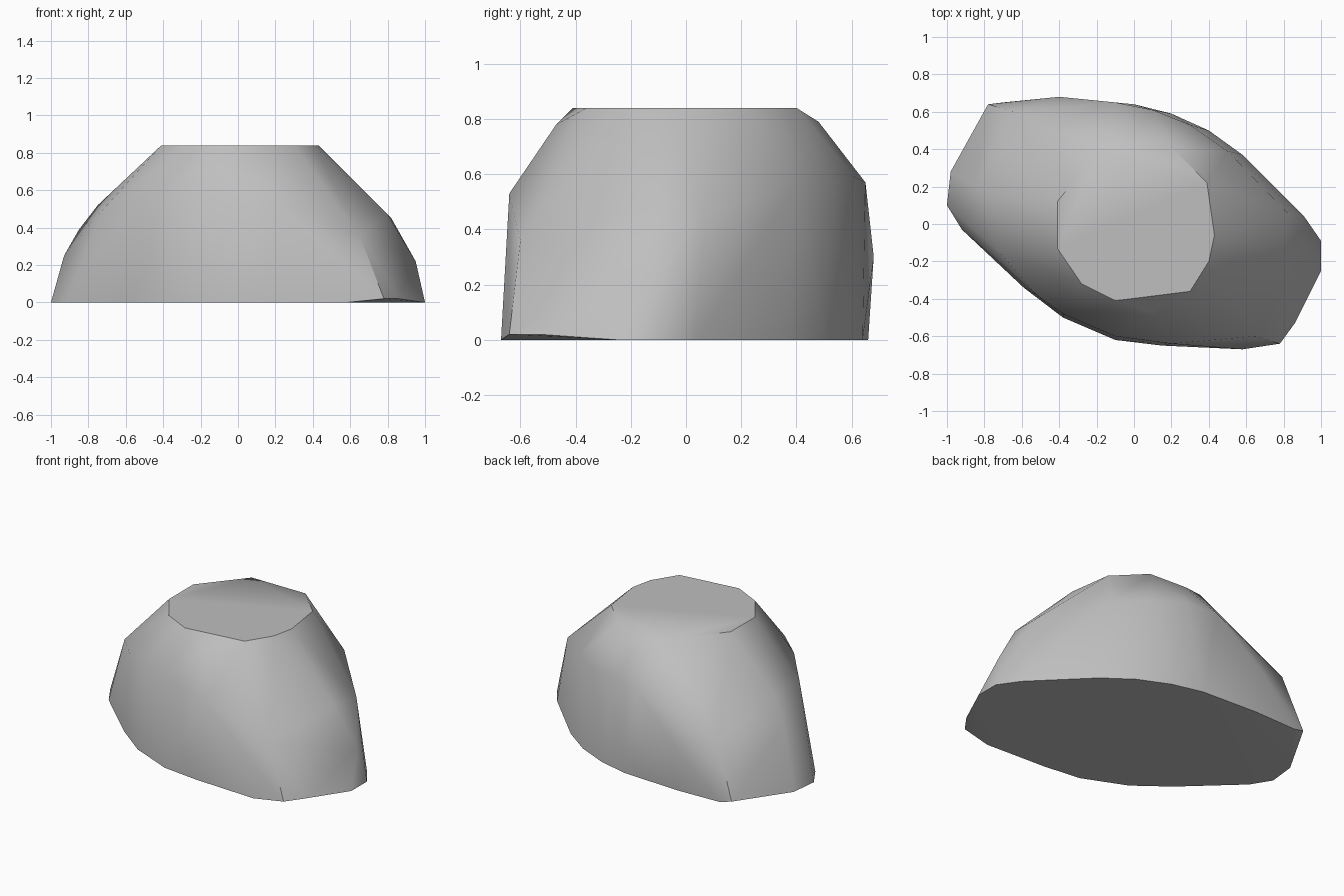
import bpy
import bmesh
import math

# Remove the default cube if the scene has one
default_cube = bpy.data.objects.get("Cube")
if default_cube:
    bpy.data.objects.remove(default_cube, do_unlink=True)

CROWN_HEIGHT = 0.84


def make_material(name, colour):
    material = bpy.data.materials.new(name)
    material.use_nodes = True
    material.diffuse_color = colour
    shader = next(node for node in material.node_tree.nodes
                  if node.type == "BSDF_PRINCIPLED")
    shader.inputs["Base Color"].default_value = colour
    shader.inputs["Roughness"].default_value = 0.9
    return material


def at_height(outline, height):
    return [(x, y, height) for x, y in outline]


def build_boulder(name, points, material):
    """Wrap a faceted stone skin around the given corner points."""
    shape = bmesh.new()
    for point in points:
        shape.verts.new(point)
    hull = bmesh.ops.convex_hull(shape, input=shape.verts[:])
    unused = {item for item in hull["geom_interior"] + hull["geom_unused"]
              if isinstance(item, bmesh.types.BMVert)}
    bmesh.ops.delete(shape, geom=list(unused), context="VERTS")
    # Merge the coplanar triangles of the crown and the underside
    bmesh.ops.dissolve_limit(shape, angle_limit=math.radians(1),
                             verts=shape.verts[:], edges=shape.edges[:])
    bmesh.ops.recalc_face_normals(shape, faces=shape.faces[:])
    mesh = bpy.data.meshes.new(name)
    shape.to_mesh(mesh)
    shape.free()
    mesh.materials.append(material)
    boulder = bpy.data.objects.new(name, mesh)
    bpy.context.collection.objects.link(boulder)
    return boulder


# Footprint on the ground, anticlockwise from the right-hand tip
footprint = [
    (1, -.25), (1, -.09), (.91, .04), (.58, .37), (.4, .5), (.2, .59),
    (0, .64), (-.4, .66), (-.7, .65), (-.98, .28), (-1, .1),
    (-.92, -.03), (-.59, -.34), (-.38, -.5), (-.1, -.62), (.15, -.65),
    (.58, -.67),
]

# Two corners of the base that lift slightly off the ground
lifted_corners = [(.78, -.64, .02), (.86, -.53, .02), (-.78, .64, .02)]

# Ridge along the top of the steep front and back walls
front_ridge = [
    (-.72, -.15, .5), (-.52, -.38, .54), (-.38, -.48, .58),
    (-.1, -.6, .58), (.2, -.64, .53), (.65, -.6, .36),
]
back_ridge = [
    (.82, .06, .45), (.5, .39, .55), (.3, .53, .56), (.1, .61, .59),
    (-.1, .65, .57), (-.4, .68, .3), (-.65, .6, .36),
]

# Rounded swell of the two sloping ends
end_swell = [
    (.95, -.12, .22), (.8, -.15, .47), (-.93, .15, .25),
    (-.85, .2, .39), (-.75, .15, .52),
]

# Flat crown and the small chips just below its rim
crown = [
    (-.41, .12), (-.18, .4), (.21, .4), (.39, .22), (.43, -.06),
    (.4, -.2), (.3, -.36), (-.1, -.41), (-.28, -.32), (-.41, -.13),
]
rim_chips = [(.1, -.47, .78), (0, .48, .79)]

stone_grey = make_material("stone grey", (.52, .52, .52, 1))
boulder = build_boulder(
    "boulder",
    at_height(footprint, 0) + lifted_corners + front_ridge + back_ridge
    + end_swell + at_height(crown, CROWN_HEIGHT) + rim_chips,
    stone_grey,
)

# Soft shading with crisp edges around the crown, ridges and underside
bpy.ops.object.select_all(action="DESELECT")
boulder.select_set(True)
bpy.context.view_layer.objects.active = boulder
bpy.ops.object.shade_smooth_by_angle(angle=math.radians(35))
